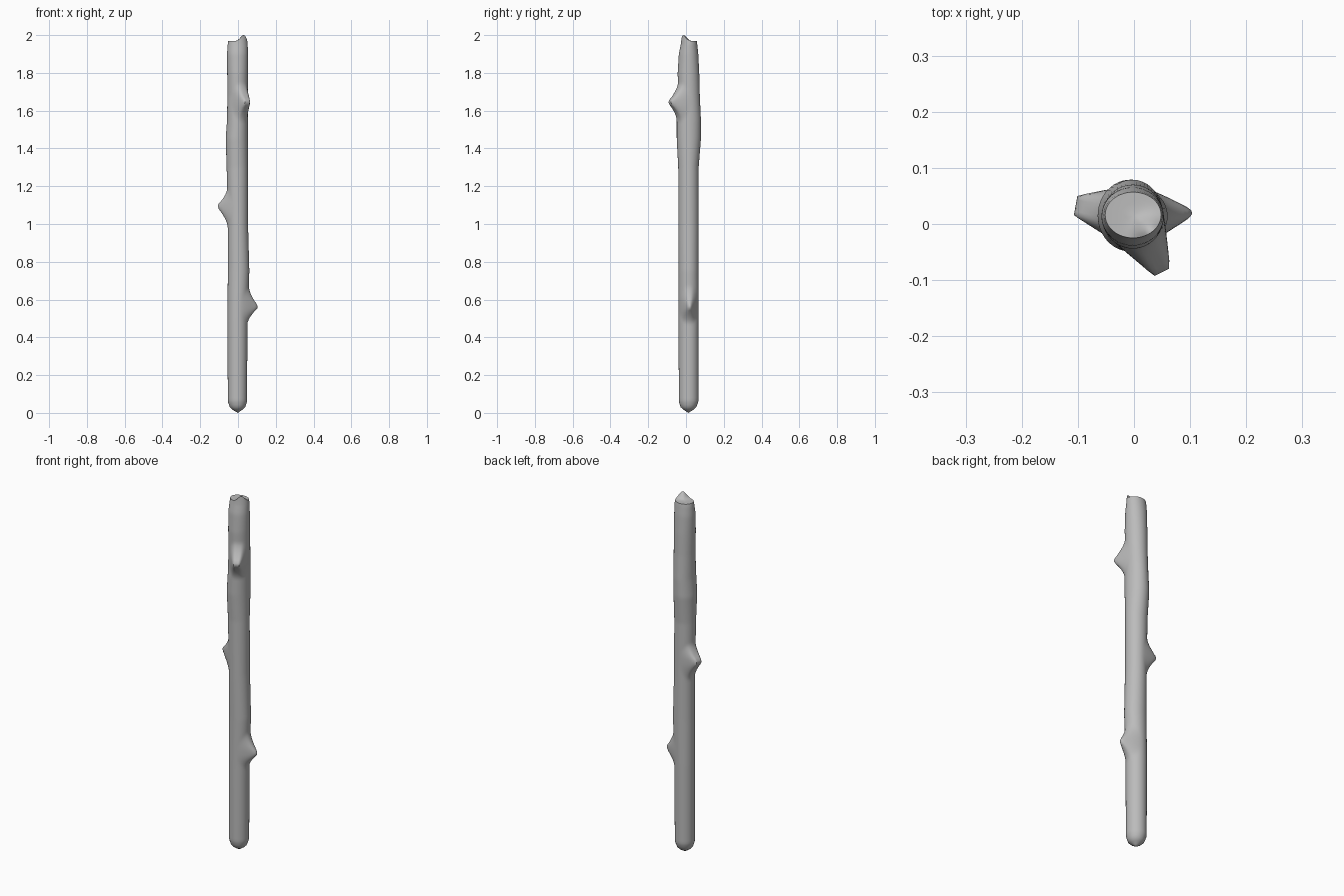
import bpy, bmesh, math
from mathutils import Vector

cube = bpy.data.objects.get("Cube")
if cube:
    bpy.data.objects.remove(cube, do_unlink=True)

# Single grey colour
grey = bpy.data.materials.new("plain grey")
grey.use_nodes = True
color = (0.5, 0.5, 0.5, 1)
grey.diffuse_color = color
grey.node_tree.nodes["Principled BSDF"].inputs["Base Color"].default_value = color

SIDES = 48
STEP = 0.0125

# Stick outline: height, right edge, left edge, front edge, back edge
outline = [
    (0.03, -0.043, 0.038, -0.028, 0.054),
    (0.06, -0.054, 0.048, -0.038, 0.066),
    (0.50, -0.055, 0.050, -0.039, 0.067),
    (0.75, -0.054, 0.060, -0.039, 0.067),
    (1.00, -0.054, 0.053, -0.040, 0.067),
    (1.30, -0.060, 0.052, -0.041, 0.067),
    (1.45, -0.065, 0.052, -0.049, 0.079),
    (1.55, -0.058, 0.052, -0.049, 0.079),
    (1.68, -0.056, 0.052, -0.042, 0.073),
    (1.80, -0.057, 0.053, -0.044, 0.070),
    (1.90, -0.058, 0.053, -0.038, 0.065),
    (1.955, -0.054, 0.051, -0.027, 0.059),
]

# Broken twig stubs: tip position, tip half width, reach up, reach down
stubs = [
    (Vector((0.050, -0.086, 1.645)), 0.016, 0.095, 0.095),
    (Vector((-0.104, 0.033, 1.095)), 0.018, 0.085, 0.105),
    (Vector((0.103, 0.020, 0.562)), 0.006, 0.105, 0.085),
]


def edges_at(z):
    for a, b in zip(outline, outline[1:]):
        if z <= b[0]:
            t = max(0, (z - a[0]) / (b[0] - a[0]))
            return [p + (q - p) * t for p, q in zip(a[1:], b[1:])]
    return outline[-1][1:]


def ring_points(z, scale=1.0):
    x0, x1, y0, y1 = edges_at(z)
    for i in range(SIDES):
        a = math.tau * i / SIDES
        yield Vector(((x0 + x1) / 2 + scale * (x1 - x0) / 2 * math.cos(a),
                      (y0 + y1) / 2 + scale * (y1 - y0) / 2 * math.sin(a), z))


def pull_stubs(p):
    """Draw the bark out into the flared stubs."""
    for tip, half, up, down in stubs:
        out = Vector((tip.x, tip.y - 0.014, 0))
        reach = out.length
        out.normalize()
        rel = p - Vector((0, 0.014, tip.z))
        along = rel.dot(out)
        if along <= 0:
            continue
        side = abs(rel.dot(Vector((-out.y, out.x, 0))))
        dz = abs(rel.z) / (up if rel.z > 0 else down)
        ds = max(0, side - half) / (0.052 - half)
        d = math.hypot(max(0, dz - 0.08), ds)
        if d < 1:
            p = p + out * (reach - along) * (1 - d) ** 1.6
    return p


def broken_top(p):
    """Ragged end with one splinter towards the front left."""
    d2 = (p.x - 0.030) ** 2 + (p.y + 0.014) ** 2
    p.z = 1.968 + 0.032 * math.exp(-d2 / 0.0006) + 0.05 * max(0, -p.x - 0.03)
    return p


bm = bmesh.new()
rings = []


def add_ring(points):
    rings.append([bm.verts.new(p) for p in points])


# Rounded butt end
for z, s in ((0.008, 0.3), (0.018, 0.7)):
    pts = list(ring_points(0.03, s))
    for p in pts:
        p.z = z
    add_ring(pts)
# Shaft
z = outline[0][0]
while z < outline[-1][0]:
    add_ring(pull_stubs(p) for p in ring_points(z))
    z += STEP
# Broken end
for s in (0.95, 0.82, 0.65, 0.45, 0.25):
    add_ring(broken_top(p) for p in ring_points(outline[-1][0], s))

for lower, upper in zip(rings, rings[1:]):
    for i in range(SIDES):
        j = (i + 1) % SIDES
        bm.faces.new((lower[i], lower[j], upper[j], upper[i]))

# Close both ends with fans
foot = bm.verts.new((0, 0.013, 0))
crown = bm.verts.new((0, 0.016, 1.97))
for i in range(SIDES):
    j = (i + 1) % SIDES
    bm.faces.new((foot, rings[0][j], rings[0][i]))
    bm.faces.new((crown, rings[-1][i], rings[-1][j]))

mesh = bpy.data.meshes.new("stick")
bm.to_mesh(mesh)
bm.free()
mesh.materials.append(grey)
stick = bpy.data.objects.new("stick", mesh)
bpy.context.collection.objects.link(stick)
bpy.context.view_layer.objects.active = stick
stick.select_set(True)
bpy.ops.object.shade_smooth_by_angle(angle=math.radians(50))
